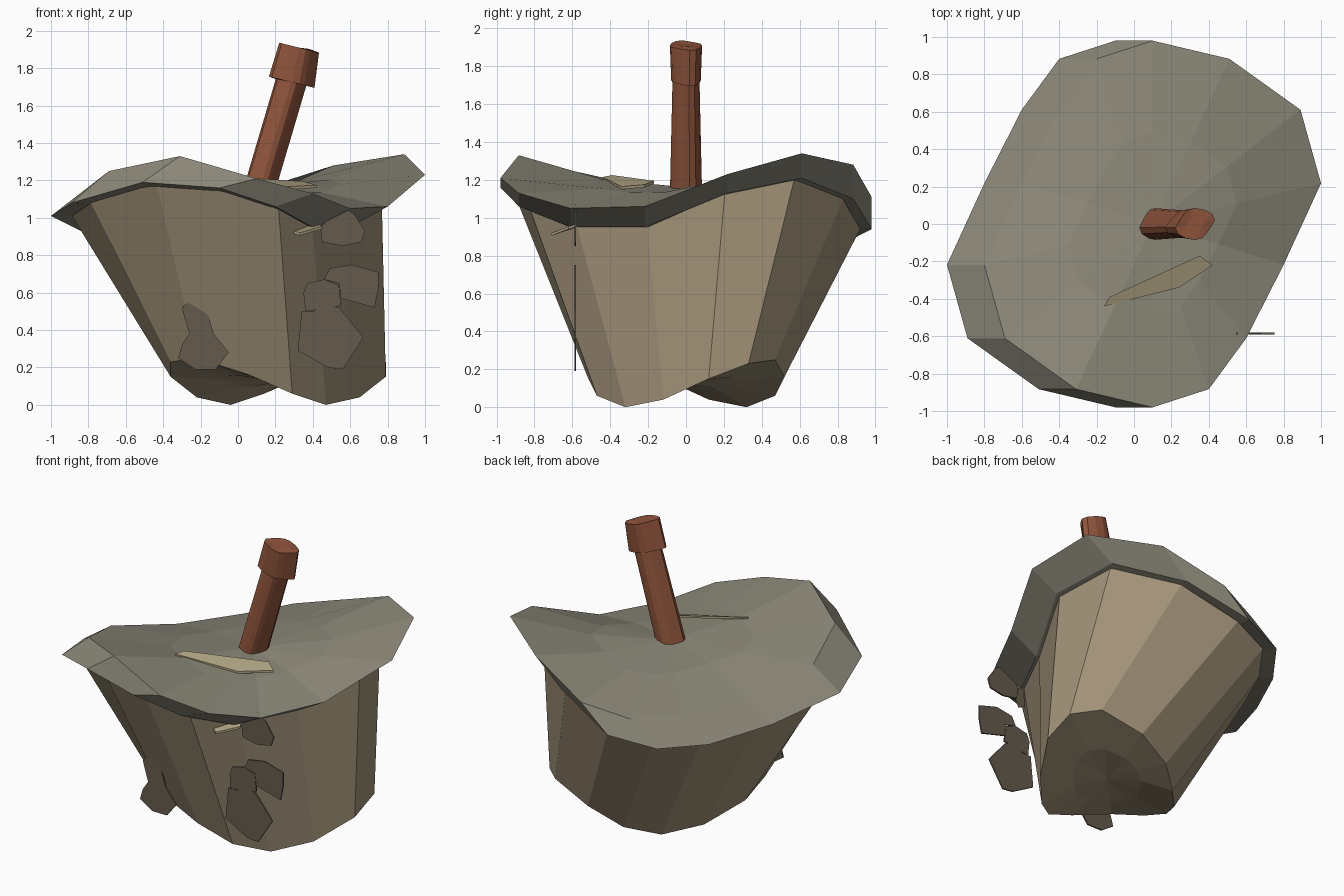
import bpy, math

if "Cube" in bpy.data.objects:
    bpy.data.objects.remove(bpy.data.objects["Cube"])

def material(name, rgb):
    m = bpy.data.materials.new(name)
    m.diffuse_color = (*rgb, 1)
    m.use_nodes = True
    m.node_tree.nodes["Principled BSDF"].inputs["Base Color"].default_value = m.diffuse_color
    return m

STONE = material("stone", (0.26, 0.245, 0.19))
TAN = material("tan", (0.36, 0.29, 0.19))
RUST = material("rust", (0.28, 0.09, 0.045))
PALE = material("pale", (0.42, 0.36, 0.22))
DARK = material("dark", (0.13, 0.105, 0.075))

def make(name, verts, faces, mat):
    me = bpy.data.meshes.new(name)
    me.from_pydata(verts, [], faces)
    me.update()
    ob = bpy.data.objects.new(name, me)
    ob.data.materials.append(mat)
    bpy.context.collection.objects.link(ob)
    return ob

# skewed 14-sided outline, starting at -13 degrees, counter-clockwise
HALF = [0.70, 0.90, 0.79, 0.41, 0.0, -0.30, -0.50]
SKEW = HALF + [-v for v in HALF]
N = 14
SIN = [math.sin(math.radians(-90 / 7 + i * 180 / 7)) for i in range(N)]

def ring(cx, sx, sy, zs):
    return [(cx + SKEW[i] * sx, SIN[i] * sy, zs[i]) for i in range(N)]

def loft(name, rings, mat):
    """Join rings bottom to top; close the ends with saddle-shaped caps."""
    def shrink(r):
        c = [sum(p[k] for p in r) / N for k in range(3)]
        inner = [(c[0] + (p[0] - c[0]) * .5, c[1] + (p[1] - c[1]) * .5,
                  c[2] + (p[2] - c[2]) * .25) for p in r]
        return inner, tuple(c)
    lo, c0 = shrink(rings[0])
    hi, c1 = shrink(rings[-1])
    stack = [lo] + rings + [hi]
    verts = [p for r in stack for p in r] + [c0, c1]
    faces = []
    for k in range(len(stack) - 1):
        for i in range(N):
            j = (i + 1) % N
            faces.append((k * N + i, k * N + j, (k + 1) * N + j, (k + 1) * N + i))
    e, t = len(stack) * N, (len(stack) - 1) * N
    for i in range(N):
        j = (i + 1) % N
        faces += [(j, i, e), (t + i, t + j, e + 1)]
    return make(name, verts, faces, mat)

# wavy slab on top
slab_low = [.95, 1.13, 1.21, 1.10, .94, .89, .87, .91, 1.01, 1.08, 1.19, 1.16, 1.06, .95]
slab_high = [1.06, 1.23, 1.34, 1.28, 1.11, 1.04, 1.02, 1.05, 1.15, 1.25, 1.33, 1.21, 1.13, 1.05]
loft("wavy_slab", [ring(-.1, 1, .98, slab_low), ring(.1, 1, .98, slab_high)], STONE)

# tapered leaning body
foot = [.04, .15, .23, .25, .16, .06, 0]
foot_ring = [(.215 + s * x, s * y, z) for s in (1, -1) for x, y, z in zip(
    [.435, .575, .575, .435, .155, -.075, -.255],
    [-.12, .12, .33, .47, .52, .47, .32], foot)]
loft("tapered_body", [foot_ring, ring(-.06, .92, .92, slab_low)], TAN)

# leaning post and its cap
def tilted(cx, cz, sx, sy):
    return ring(cx, sx, sy, [cz - .25 * SKEW[i] * sx for i in range(N)])
loft("post", [tilted(.105, 1.12, .09, .085), tilted(.3, 1.78, .09, .07)], RUST)
loft("post_cap", [tilted(.287, 1.725, .135, .078), tilted(.327, 1.91, .118, .085)], RUST)

# thin plates: outline extruded by an offset
def plate(name, pts, off, mat):
    n = len(pts)
    verts = pts + [tuple(a + b for a, b in zip(p, off)) for p in pts]
    faces = [tuple(reversed(range(n))), tuple(range(n, 2 * n))]
    faces += [(i, (i + 1) % n, n + (i + 1) % n, n + i) for i in range(n)]
    return make(name, verts, faces, mat)

plate("upper_chip", [(-.16, -.44, 1.20), (.24, -.34, 1.15), (.42, -.22, 1.16),
                     (.35, -.17, 1.18), (-.13, -.39, 1.21)], (0, 0, .015), PALE)
plate("side_chip", [(.26, -.66, .925), (.33, -.71, .905), (.45, -.62, .94),
                    (.42, -.55, .96), (.33, -.58, .95)], (0, 0, .015), PALE)

# flat patches hanging in front of the body
PATCHES = {
    "left_patch": [(-.29, .48), (-.3, .52), (-.25, .56), (-.16, .48), (-.13, .38), (-.05, .28),
                   (-.12, .19), (-.23, .19), (-.32, .25), (-.3, .32), (-.26, .38)],
    "lower_patch": [(.34, .5), (.32, .29), (.48, .2), (.56, .19), (.67, .36), (.59, .46),
                    (.54, .52), (.48, .53), (.40, .5)],
    "middle_patch": [(.35, .6), (.36, .5), (.44, .51), (.55, .53), (.54, .64), (.46, .67), (.37, .65)],
    "right_patch": [(.55, .57), (.73, .52), (.75, .62), (.75, .71), (.61, .75), (.49, .73),
                    (.46, .67), (.54, .65)],
    "upper_patch": [(.45, .87), (.56, .85), (.66, .87), (.68, .93), (.62, 1.02), (.55, 1.07),
                    (.49, 1.0), (.44, .95)],
}
for name, outline in PATCHES.items():
    plate(name, [(x, -.59, z) for x, z in outline], (0, .01, 0), DARK)

# keep all normals pointing outwards
import bmesh
for ob in bpy.context.collection.objects:
    bm = bmesh.new()
    bm.from_mesh(ob.data)
    bmesh.ops.recalc_face_normals(bm, faces=bm.faces)
    bm.to_mesh(ob.data)
    bm.free()
